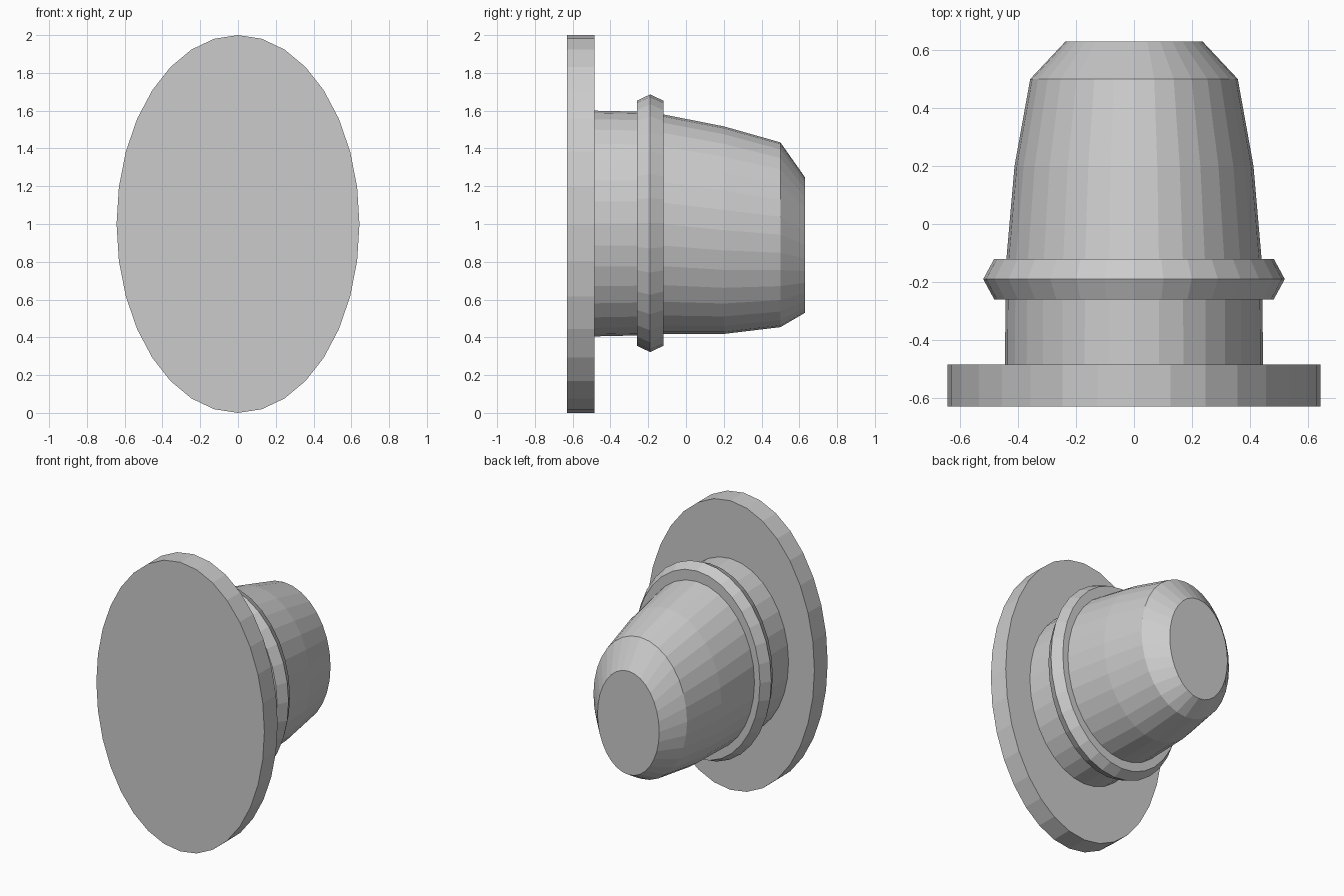
import bpy
import bmesh
from math import sin, cos, pi

SEGMENTS = 32

cube = bpy.data.objects.get("Cube")
if cube:
    bpy.data.objects.remove(cube, do_unlink=True)

grey = bpy.data.materials.new("light_grey")
grey.use_nodes = True
grey.diffuse_color = (0.6, 0.6, 0.6, 1)
grey.node_tree.nodes["Principled BSDF"].inputs["Base Color"].default_value = (0.6, 0.6, 0.6, 1)


def loft(name, sections, closed=False):
    """Join elliptical sections (y, half width, bottom, top) along y."""
    bm = bmesh.new()
    rings = []
    for y, rx, low, high in sections:
        mid, rz = (low + high) / 2, (high - low) / 2
        angles = [2 * pi * i / SEGMENTS for i in range(SEGMENTS)]
        rings.append([bm.verts.new((rx * sin(a), y, mid + rz * cos(a))) for a in angles])
    pairs = list(zip(rings, rings[1:]))
    if closed:
        pairs.append((rings[-1], rings[0]))
    else:
        bm.faces.new(rings[0])
        bm.faces.new(rings[-1])
    for a, b in pairs:
        for i in range(SEGMENTS):
            j = (i + 1) % SEGMENTS
            bm.faces.new((a[i], a[j], b[j], b[i]))
    bmesh.ops.recalc_face_normals(bm, faces=bm.faces)
    mesh = bpy.data.meshes.new(name)
    bm.to_mesh(mesh)
    bm.free()
    mesh.materials.append(grey)
    obj = bpy.data.objects.new(name, mesh)
    bpy.context.collection.objects.link(obj)
    return obj


# Wide oval plate at the front
loft("face_plate", [(-0.63, 0.643, 0, 2), (-0.485, 0.643, 0, 2)])

# Tapering plug with a chamfered, drooping tip
loft("plug_body", [
    (-0.485, 0.445, 0.405, 1.6),
    (-0.26, 0.443, 0.41, 1.595),
    (-0.12, 0.44, 0.418, 1.58),
    (0.2, 0.412, 0.418, 1.517),
    (0.5, 0.358, 0.454, 1.432),
    (0.63, 0.236, 0.53, 1.247),
])

# Ridged collar around the plug
loft("collar_ring", [
    (-0.26, 0.435, 0.42, 1.58),
    (-0.26, 0.482, 0.355, 1.653),
    (-0.19, 0.52, 0.322, 1.686),
    (-0.12, 0.482, 0.355, 1.653),
    (-0.12, 0.43, 0.43, 1.57),
], closed=True)
